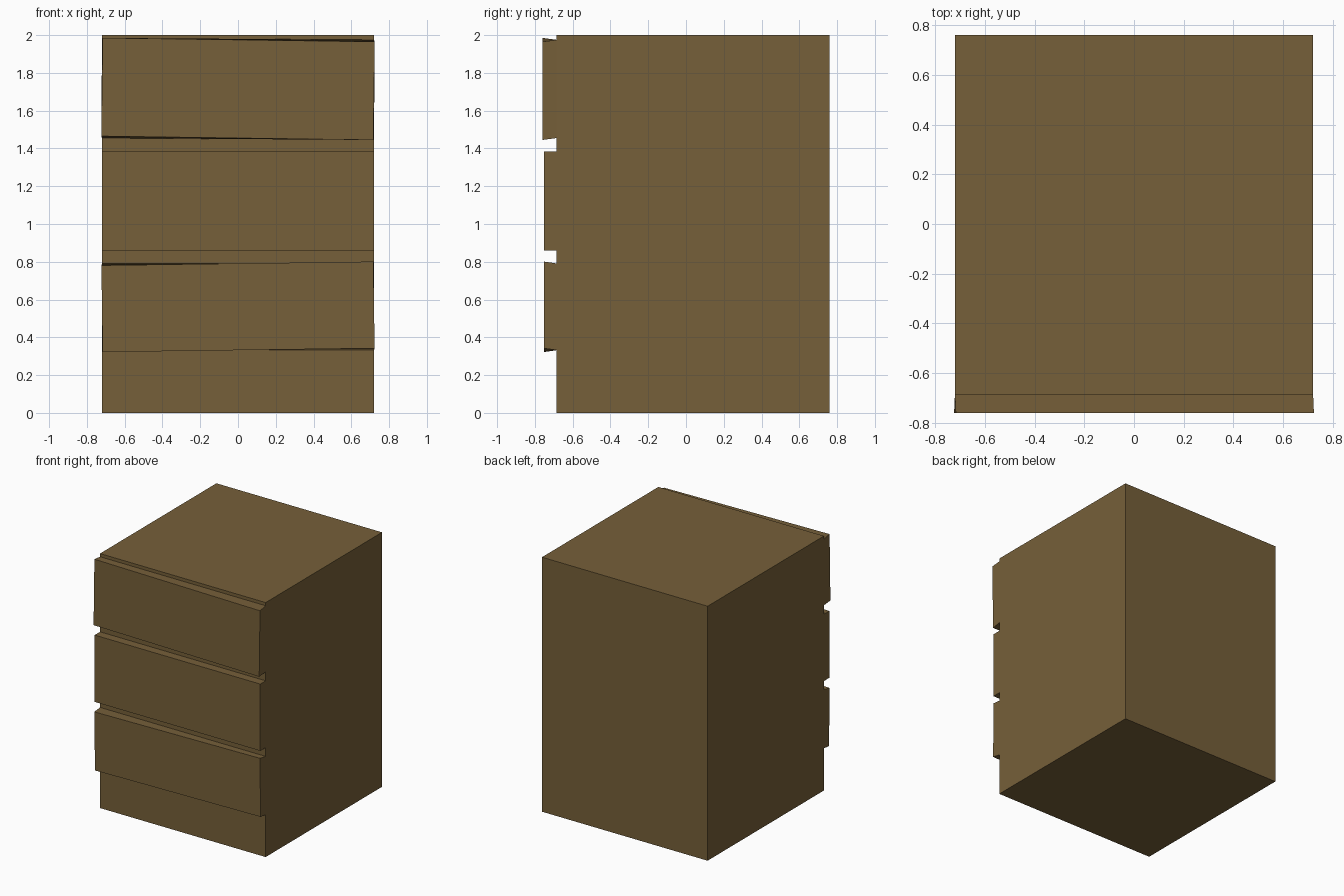
import bpy, bmesh
from mathutils import Matrix, Vector

if "Cube" in bpy.data.objects:
    bpy.data.objects.remove(bpy.data.objects["Cube"])

wood = bpy.data.materials.new("brown_wood")
wood.diffuse_color = (0.18, 0.115, 0.041, 1)
wood.use_nodes = True
wood.node_tree.nodes["Principled BSDF"].inputs["Base Color"].default_value = wood.diffuse_color

W, FRONT, BACK, H = 0.72, -0.685, 0.76, 2.0
# drawers: bottom z, top z, front y, tilt in the front plane
DRAWERS = [(0.332, 0.791, -0.752, -0.014),
           (0.86, 1.385, -0.752, 0.0),
           (1.455, 1.975, -0.76, 0.014)]

# cabinet body
bm = bmesh.new()
bmesh.ops.create_cube(bm, size=1, matrix=Matrix.Translation((0, (FRONT + BACK) / 2, H / 2))
                      @ Matrix.Diagonal((2 * W, BACK - FRONT, H, 1)))

# cut the body at the drawer edges
for z0, z1, y, tilt in DRAWERS:
    for z in (z0, z1):
        bmesh.ops.bisect_plane(bm, geom=bm.verts[:] + bm.edges[:] + bm.faces[:],
                               plane_co=(0, 0, z), plane_no=(0, 0, 1))

# pull each drawer front out and tilt it a little
for z0, z1, y, tilt in DRAWERS:
    mid = Vector((0, FRONT, (z0 + z1) / 2))
    face = [f for f in bm.faces if f.normal.y < -0.9
            and (f.calc_center_median() - mid).length < 0.01]
    out = bmesh.ops.extrude_face_region(bm, geom=face)["geom"]
    bmesh.ops.delete(bm, geom=face, context='FACES_ONLY')
    verts = [v for v in out if isinstance(v, bmesh.types.BMVert)]
    bmesh.ops.translate(bm, verts=verts, vec=(0, y - FRONT, 0))
    bmesh.ops.rotate(bm, verts=verts, cent=mid, matrix=Matrix.Rotation(tilt, 3, 'Y'))
    bm.normal_update()

bmesh.ops.recalc_face_normals(bm, faces=bm.faces[:])
mesh = bpy.data.meshes.new("drawer_cabinet")
bm.to_mesh(mesh)
bm.free()
mesh.materials.append(wood)
bpy.context.collection.objects.link(bpy.data.objects.new("drawer_cabinet", mesh))
